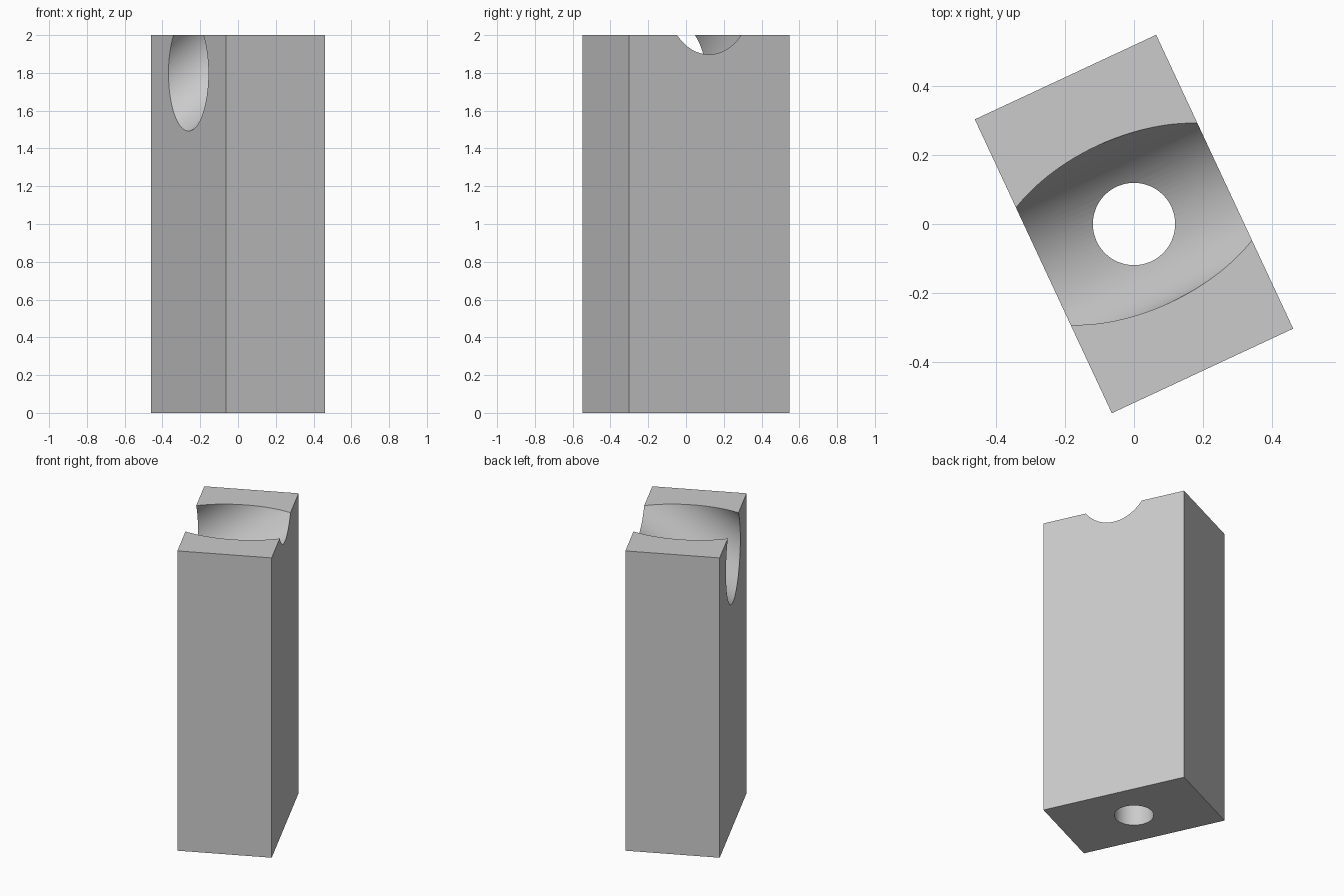
import bpy
from math import radians

TURN = radians(25)      # the block stands turned about the vertical
TILT = radians(35)      # slope of the groove

old = bpy.data.objects.get("Cube")
if old:
    bpy.data.objects.remove(old, do_unlink=True)

grey = bpy.data.materials.new("plain grey")
grey.use_nodes = True
colour = (0.6, 0.6, 0.6, 1)
grey.diffuse_color = colour
grey.node_tree.nodes["Principled BSDF"].inputs["Base Color"].default_value = colour

# Rectangular block
bpy.ops.mesh.primitive_cube_add(size=1, location=(0, 0, 1), rotation=(0, 0, TURN))
block = bpy.context.object
block.name = "grooved_block"
block.scale = (0.579, 0.938, 2)
bpy.ops.object.transform_apply(location=True, rotation=True, scale=True)
block.data.materials.append(grey)


def bore(name, radius, location, rotation):
    """Cut a round channel through the block."""
    bpy.ops.mesh.primitive_cylinder_add(vertices=96, radius=radius, depth=4,
                                        location=location, rotation=rotation)
    cutter = bpy.context.object
    cutter.name = name
    cutter.hide_render = True
    cutter.data.materials.append(grey)
    mod = block.modifiers.new(name, 'BOOLEAN')
    mod.operation = 'DIFFERENCE'
    mod.solver = 'EXACT'
    mod.object = cutter
    bpy.ops.object.select_all(action='DESELECT')
    block.select_set(True)
    bpy.context.view_layer.objects.active = block
    bpy.ops.object.modifier_apply(modifier=mod.name)
    bpy.data.objects.remove(cutter, do_unlink=True)


# Sloping groove across the top, then the vertical through hole
bore("groove_cutter", 0.25, (0, 0, 2), (0, radians(90) - TILT, TURN))
bore("hole_cutter", 0.119, (0, 0, 1), (0, 0, 0))

bpy.ops.object.shade_smooth_by_angle(angle=radians(25))
